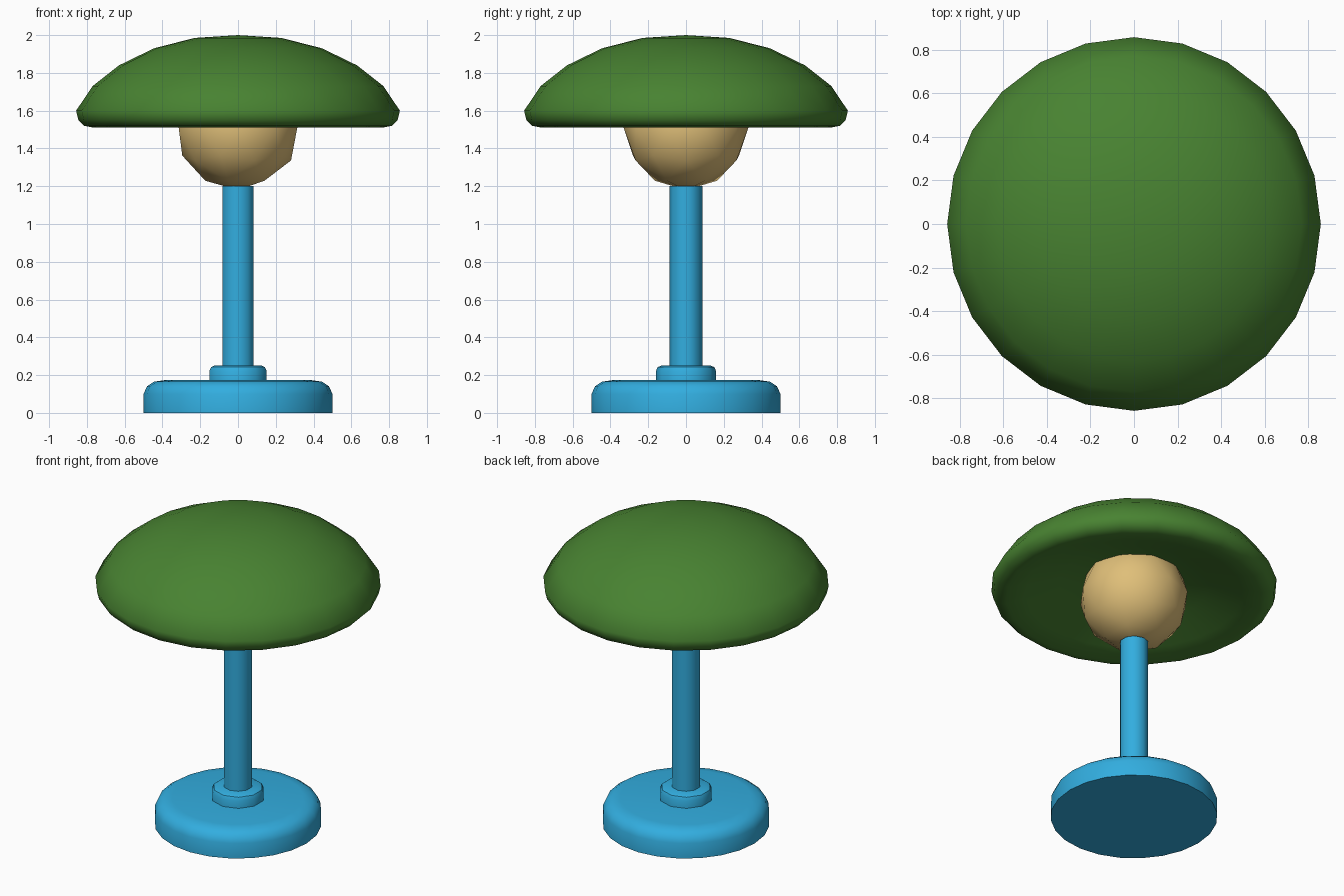
import bpy, bmesh, math

if "Cube" in bpy.data.objects:
    bpy.data.objects.remove(bpy.data.objects["Cube"])


def material(name, rgb):
    m = bpy.data.materials.new(name)
    m.diffuse_color = (*rgb, 1)
    m.use_nodes = True
    m.node_tree.nodes["Principled BSDF"].inputs["Base Color"].default_value = m.diffuse_color
    return m


blue = material("blue", (0.032, 0.42, 0.74))
green = material("green", (0.065, 0.225, 0.031))
tan = material("tan", (0.74, 0.52, 0.19))


def finish(obj, mat, angle):
    obj.data.materials.append(mat)
    bpy.ops.object.select_all(action='DESELECT')
    obj.select_set(True)
    bpy.context.view_layer.objects.active = obj
    bpy.ops.object.shade_smooth_by_angle(angle=math.radians(angle))


def lathe(name, profile, sides, mat, angle=40):
    """Revolve an (r, z) profile about z; points with r = 0 become poles."""
    bm = bmesh.new()
    rings = []
    for r, z in profile:
        if r == 0:
            rings.append([bm.verts.new((0, 0, z))] * sides)
        else:
            a = [math.pi / 2 + 2 * math.pi * i / sides for i in range(sides)]
            rings.append([bm.verts.new((r * math.cos(t), r * math.sin(t), z)) for t in a])
    for lo, hi in zip(rings, rings[1:]):
        for i in range(sides):
            j = (i + 1) % sides
            bm.faces.new(dict.fromkeys((lo[i], lo[j], hi[j], hi[i])))
    bmesh.ops.recalc_face_normals(bm, faces=bm.faces)
    mesh = bpy.data.meshes.new(name)
    bm.to_mesh(mesh)
    bm.free()
    obj = bpy.data.objects.new(name, mesh)
    bpy.context.collection.objects.link(obj)
    finish(obj, mat, angle)


# Foot, collar and stem
lathe("base", [(0, 0), (0.5, 0), (0.5, 0.10), (0.482, 0.14), (0.445, 0.165),
               (0.39, 0.173), (0, 0.173)], 24, blue)
lathe("collar", [(0, 0.16), (0.16, 0.16), (0.16, 0.22), (0.15, 0.242),
                 (0.127, 0.252), (0, 0.252)], 10, blue)
lathe("stem", [(0, 0.24), (0.087, 0.24), (0.087, 1.2), (0, 1.2)], 10, blue)

# Domed shade with rolled rim and shallow hollow underside
lathe("shade", [(0, 2.0), (0.23, 1.985), (0.445, 1.93), (0.63, 1.84), (0.77, 1.73),
                (0.857, 1.60), (0.845, 1.55), (0.815, 1.52), (0.765, 1.51),
                (0.65, 1.54), (0.45, 1.61), (0.25, 1.66), (0, 1.69)], 24, green, 60)

# Faceted bulb
bpy.ops.mesh.primitive_ico_sphere_add(subdivisions=2, radius=0.33, location=(0, 0, 1.51))
bulb = bpy.context.object
bulb.name = "bulb"
finish(bulb, tan, 60)
